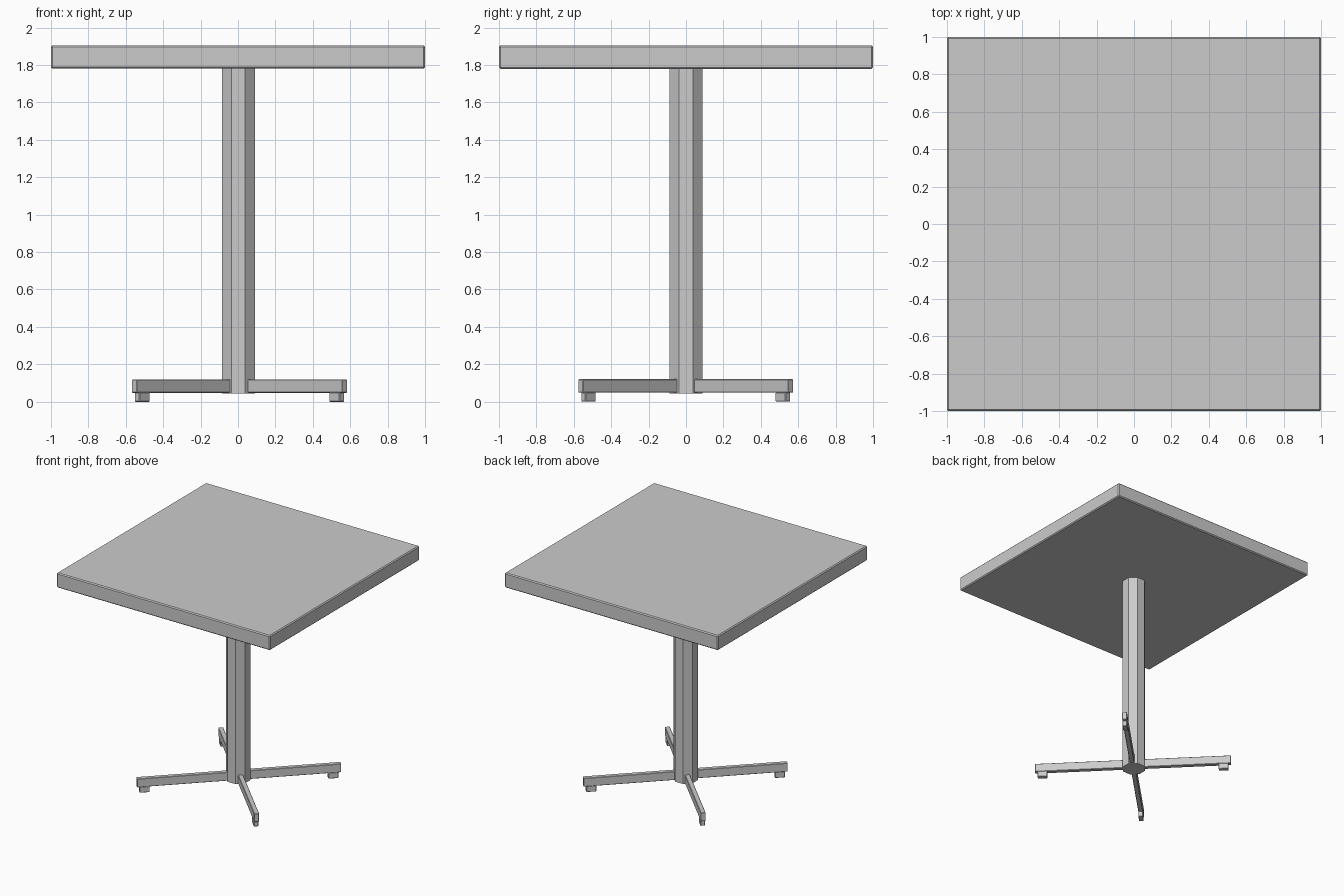
import bpy, math
from mathutils import Matrix, Vector

if "Cube" in bpy.data.objects:
    bpy.data.objects.remove(bpy.data.objects["Cube"])


def box(name, size, center, matrix=Matrix(), bevel=0.0):
    bpy.ops.mesh.primitive_cube_add(size=1)
    ob = bpy.context.object
    ob.name = name
    ob.data.transform(matrix @ Matrix.Translation(center) @ Matrix.Diagonal((*size, 1)))
    if bevel:
        mod = ob.modifiers.new("soft_edges", 'BEVEL')
        mod.width, mod.segments = bevel, 1
    return ob


# Square top with slightly eased edges
box("table_top", (2, 2, 0.125), (0, 0, 1.8425), bevel=0.008)

# Octagonal column, flat side to the front
bpy.ops.mesh.primitive_cylinder_add(vertices=8, radius=0.096, depth=1.74)
column = bpy.context.object
column.name = "column"
column.data.transform(Matrix.Translation((0.002, 0, 0.915)) @ Matrix.Rotation(math.pi / 8, 4, 'Z'))

# Four diagonal legs, each with a foot pad set in from its end
for i in range(4):
    m = Matrix.Translation((0.008, -0.002, 0)) @ Matrix.Rotation(math.radians(45 + 90 * i), 4, 'Z')
    box(f"leg_{i + 1}", (0.74, 0.038, 0.072), (0.425, 0, 0.084), m, bevel=0.003)
    box(f"foot_{i + 1}", (0.078, 0.036, 0.05), (0.735, 0, 0.025), m, bevel=0.003)
